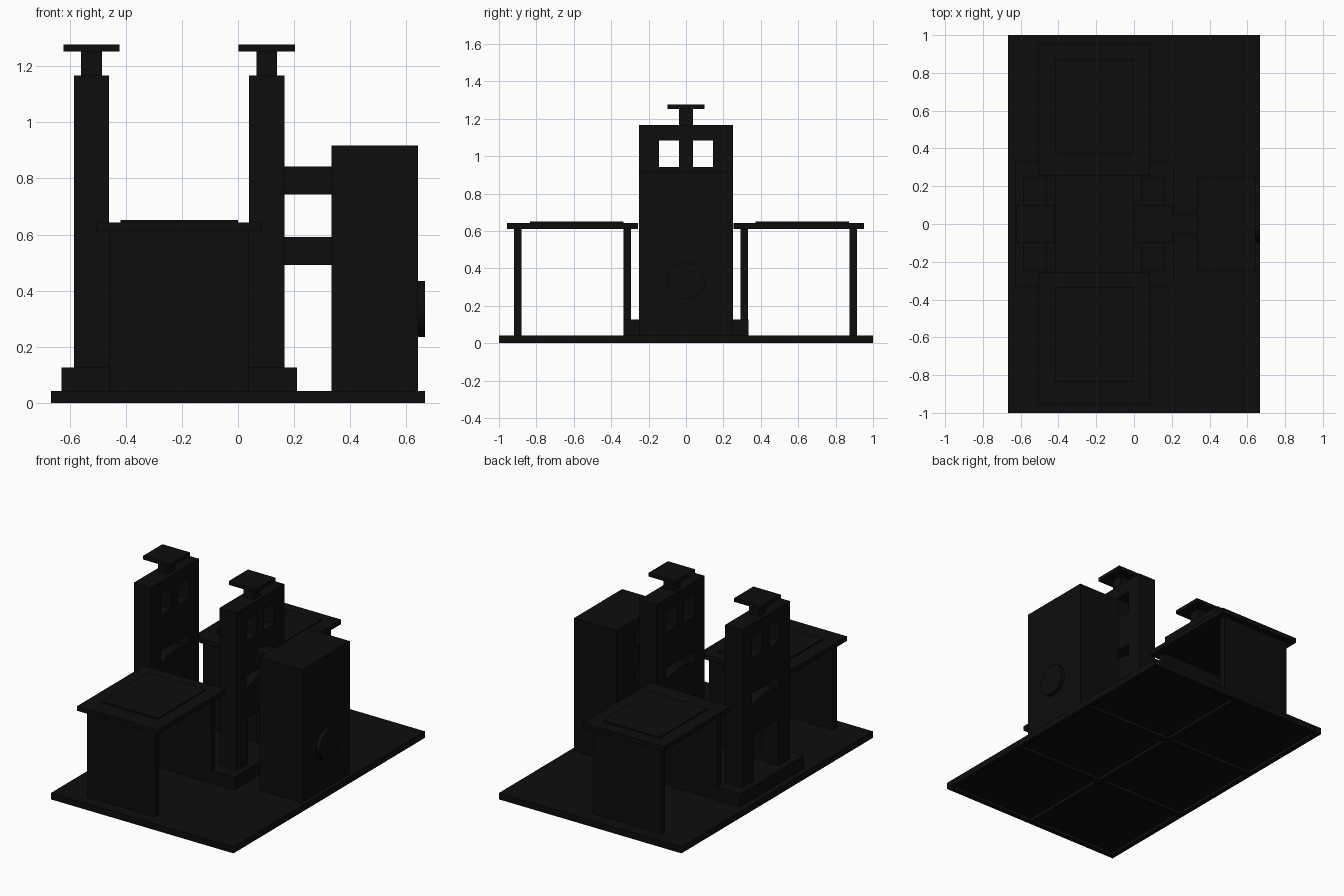
import bpy, math
from mathutils import Matrix

default = bpy.data.objects.get("Cube")
if default:
    bpy.data.objects.remove(default, do_unlink=True)

# Single near-black colour
black = bpy.data.materials.new("matte_black")
black.use_nodes = True
black.diffuse_color = (0.004, 0.004, 0.004, 1)
black.node_tree.nodes["Principled BSDF"].inputs["Base Color"].default_value = black.diffuse_color


def finish(name):
    ob = bpy.context.object
    ob.name = ob.data.name = name
    ob.data.materials.append(black)
    return ob


def box(name, x, y, z):
    """Box from (min, max) ranges."""
    bpy.ops.mesh.primitive_cube_add(size=1)
    ob = finish(name)
    mid = [(a + b) / 2 for a, b in (x, y, z)]
    size = [b - a for a, b in (x, y, z)]
    ob.data.transform(Matrix.Translation(mid) @ Matrix.Diagonal((*size, 1)))
    return ob


def prism(name, x, outline):
    """Outline in y-z extruded along x."""
    n = len(outline)
    verts = [(px, py, pz) for px in x for py, pz in outline]
    faces = [tuple(reversed(range(n))), tuple(range(n, 2 * n))]
    faces += [(i, (i + 1) % n, n + (i + 1) % n, n + i) for i in range(n)]
    mesh = bpy.data.meshes.new(name)
    mesh.from_pydata(verts, [], faces)
    ob = bpy.data.objects.new(name, mesh)
    bpy.context.collection.objects.link(ob)
    return ob


def cut(target, cutters):
    for cutter in cutters:
        mod = target.modifiers.new("opening", "BOOLEAN")
        mod.operation = "DIFFERENCE"
        mod.solver = "EXACT"
        mod.object = cutter
        bpy.context.view_layer.objects.active = target
        bpy.ops.object.modifier_apply(modifier=mod.name)
        bpy.data.objects.remove(cutter, do_unlink=True)


# Base plate with six recessed cells underneath
HX, HY, RIB, TOP = 0.667, 1.0, 0.03, 0.042
base = box("base_plate", (-HX, HX), (-HY, HY), (0, TOP))
cells = []
for i in range(2):
    for j in range(3):
        w, d = (2 * HX - 3 * RIB) / 2, (2 * HY - 4 * RIB) / 3
        x0, y0 = -HX + RIB + i * (w + RIB), -HY + RIB + j * (d + RIB)
        cells.append(box("cell_cutter", (x0, x0 + w), (y0, y0 + d), (-0.05, 0.02)))
cut(base, cells)

# Two towers with foot, openings, post and cap
for side, cx in (("right", -0.5225), ("left", 0.1025)):
    def span(half):
        return (cx - half, cx + half)

    box(f"{side}_tower_foot", span(0.107), (-0.333, 0.333), (TOP, 0.126))
    tower = box(f"{side}_tower", span(0.0625), (-0.25, 0.25), (0.126, 1.167))
    deep = span(0.2)
    arc = [0.145 * (1 - k / 4) for k in range(9)]
    slot = [(-0.145, 0.71), (0.145, 0.71)] + [
        (y, 0.63 + 0.03 * (1 - (y / 0.145) ** 2)) for y in arc]
    cut(tower, [
        box("window_cutter", deep, (-0.145, -0.037), (0.943, 1.085)),
        box("window_cutter", deep, (0.037, 0.145), (0.943, 1.085)),
        box("door_cutter", deep, (-0.13, 0.13), (0.05, 0.43)),
        prism("slot_cutter", deep, list(reversed(slot))),
    ])
    box(f"{side}_tower_post", span(0.037), (-0.037, 0.037), (1.167, 1.252))
    box(f"{side}_tower_cap", span(0.1), (-0.1, 0.1), (1.252, 1.277))

# Two tables with end panels, top slab and raised inlay
for end, cy, inlay in (("front", -0.607, -0.585), ("back", 0.603, 0.622)):
    for tag, s in (("near", -1), ("far", 1)):
        y = cy + s * 0.292
        box(f"{end}_table_{tag}_panel", (-0.46, 0.04), (y - 0.02, y + 0.02), (TOP, 0.612))
    box(f"{end}_table_top", (-0.505, 0.085), (cy - 0.35, cy + 0.35), (0.612, 0.643))
    box(f"{end}_table_inlay", (-0.418, 0), (inlay - 0.25, inlay + 0.25), (0.643, 0.652))

# Side cabinet, its bridges to the tower and round knob
box("cabinet", (0.333, 0.642), (-0.25, 0.25), (TOP, 0.918))
for tag, z in (("lower", 0.542), ("upper", 0.792)):
    box(f"{tag}_bridge", (0.165, 0.333), (-0.05, 0.05), (z - 0.05, z + 0.05))
bpy.ops.mesh.primitive_cylinder_add(
    vertices=48, radius=0.1, depth=0.025, location=(0.6545, 0, 0.335),
    rotation=(0, math.pi / 2, 0))
finish("round_knob")
bpy.ops.object.shade_smooth_by_angle()
